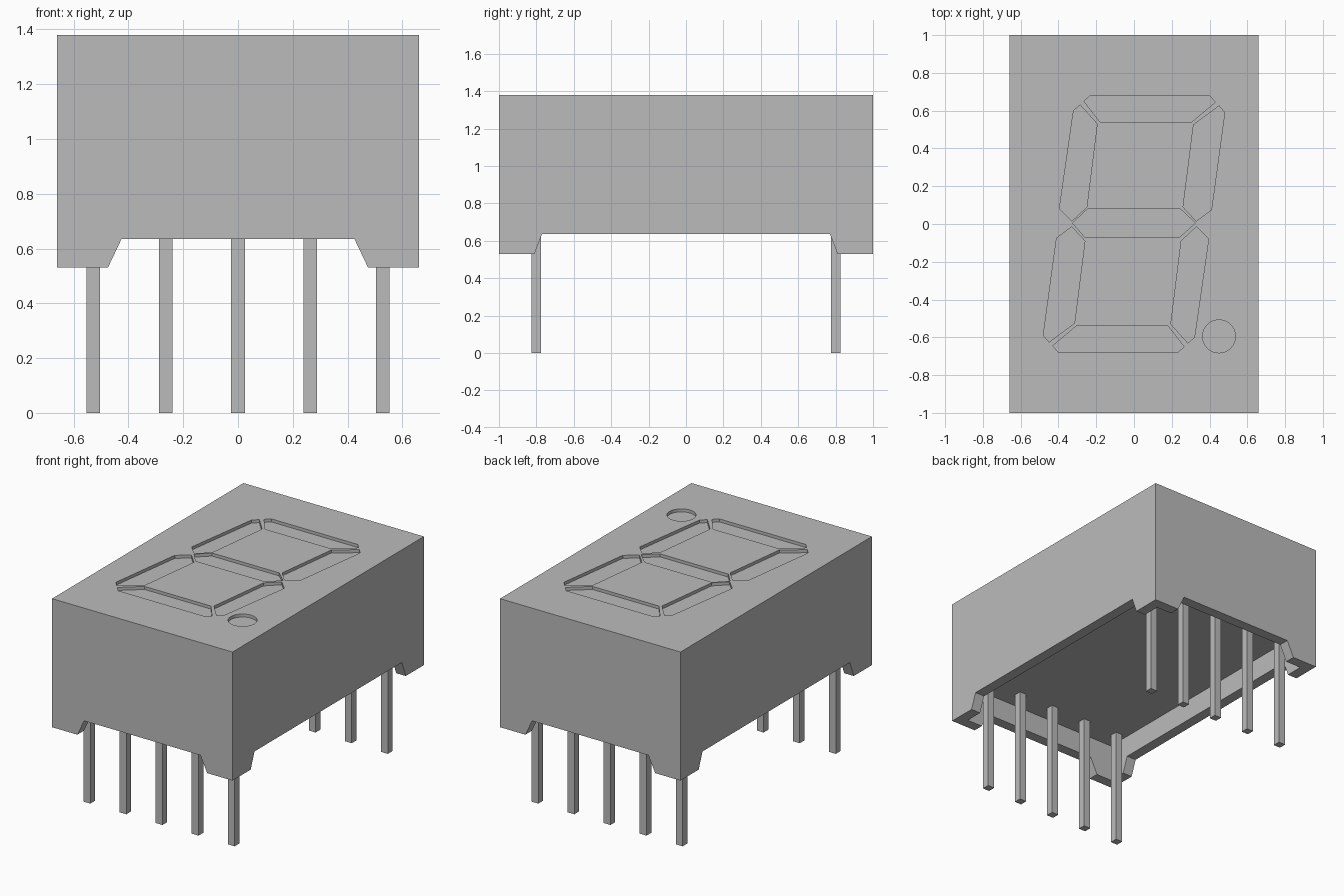
import bpy
import bmesh
import math

if "Cube" in bpy.data.objects:
    bpy.data.objects.remove(bpy.data.objects["Cube"], do_unlink=True)

# One plain grey for the whole part
GREY = (0.5, 0.5, 0.5, 1)
grey = bpy.data.materials.new("plain grey")
grey.use_nodes = True
grey.diffuse_color = GREY
grey.node_tree.nodes["Principled BSDF"].inputs["Base Color"].default_value = GREY


def prism(name, profile, low, high, axis="z"):
    """Extrude a 2D outline between two positions along an axis."""
    place = {"x": lambda a, b, c: (c, a, b),
             "y": lambda a, b, c: (a, c, b),
             "z": lambda a, b, c: (a, b, c)}[axis]
    bm = bmesh.new()
    ends = [[bm.verts.new(place(a, b, c)) for a, b in profile] for c in (low, high)]
    bm.faces.new(ends[0])
    bm.faces.new(ends[1])
    n = len(profile)
    for i in range(n):
        j = (i + 1) % n
        bm.faces.new((ends[0][i], ends[0][j], ends[1][j], ends[1][i]))
    bmesh.ops.recalc_face_normals(bm, faces=bm.faces)
    mesh = bpy.data.meshes.new(name)
    bm.to_mesh(mesh)
    bm.free()
    mesh.materials.append(grey)
    obj = bpy.data.objects.new(name, mesh)
    bpy.context.collection.objects.link(obj)
    return obj


def rect(hx, hy, cx=0, cy=0):
    return [(cx - hx, cy - hy), (cx + hx, cy - hy), (cx + hx, cy + hy), (cx - hx, cy + hy)]


def cut(target, cutter):
    """Subtract the cutter from the target, then discard it."""
    mod = target.modifiers.new("cut", "BOOLEAN")
    mod.operation, mod.solver, mod.object = "DIFFERENCE", "EXACT", cutter
    bpy.context.view_layer.objects.active = target
    bpy.ops.object.modifier_apply(modifier=mod.name)
    bpy.data.objects.remove(cutter, do_unlink=True)


HX, HY, FOOT, RIM, TOP = 0.66, 1.0, 0.53, 0.635, 1.38
WALL, FLOOR, DEPTH = 0.07, 0.78, 0.02

# Housing, hollow underneath
housing = prism("housing", rect(HX, HY), FOOT, TOP)
cut(housing, prism("cavity", rect(HX - WALL, HY - WALL), 0.3, FLOOR))


# Sloped notches between the corner feet
def notch(top, bottom):
    return [(-bottom, 0.4), (bottom, 0.4), (bottom, FOOT), (top, RIM),
            (-top, RIM), (-bottom, FOOT)]


cut(housing, prism("end_notch", notch(0.425, 0.475), -1.2, 1.2, "y"))
cut(housing, prism("side_notch", notch(0.77, 0.81), -1.2, 1.2, "x"))

# Slanted display segments, sunk into the top
top_bar = [(-.23, .68), (.40, .68), (.43, .645), (.305, .54), (-.18, .54), (-.265, .65)]
left_bar = [(-.285, .63), (-.195, .53), (-.25, .09), (-.33, .015), (-.395, .08), (-.32, .60)]
right_bar = [(.45, .625), (.48, .59), (.41, .075), (.33, .015), (.26, .09), (.315, .525)]
middle_bar = [(-.245, .08), (.245, .08), (.325, .005), (.24, -.07), (-.26, -.07), (-.325, .005)]
segments = [middle_bar]
for bar in (top_bar, left_bar, right_bar):
    segments += [bar, [(-x, -y) for x, y in bar]]

# Round point
turn = math.tau / 48
segments.append([(0.45 + 0.087 * math.cos(i * turn), -0.595 + 0.087 * math.sin(i * turn))
                 for i in range(48)])
for outline in segments:
    cut(housing, prism("segment", outline, TOP - DEPTH, TOP + 0.1))

# Two rows of five pins
for row, y in (("front", -0.8), ("back", 0.8)):
    for i in range(5):
        prism(f"{row}_pin_{i + 1}", rect(0.025, 0.025, (i - 2) * 0.264, y), 0, FLOOR + 0.01)
